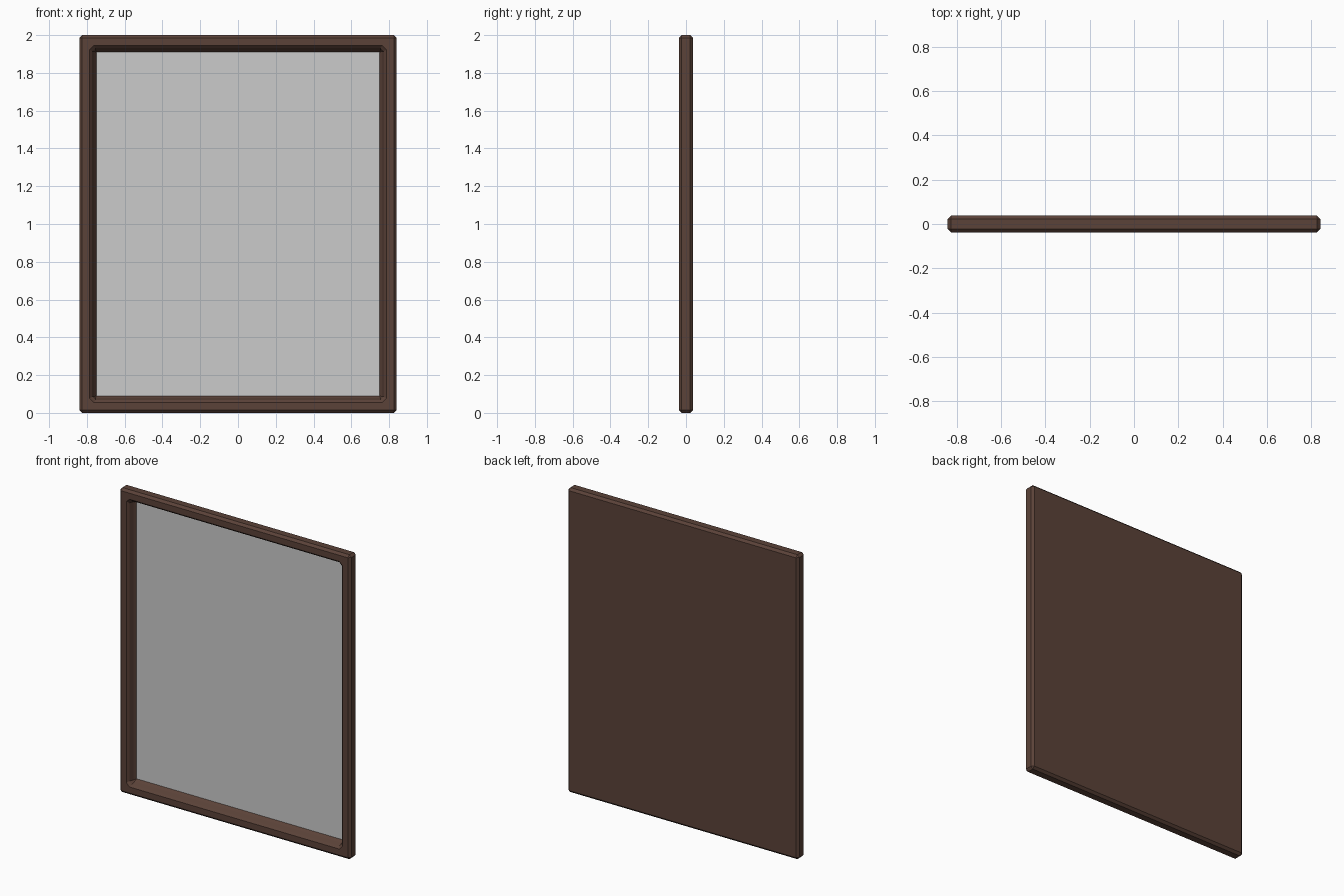
import bpy, bmesh

if "Cube" in bpy.data.objects:
    bpy.data.objects.remove(bpy.data.objects["Cube"])

W, H = 0.84, 1.0   # outer half sizes


def ring(bm, inset, y, c):
    """Rectangular loop in the xz plane with corners cut by c."""
    w, h = W - inset, H - inset
    pts = [(w, -h + c), (w, h - c), (w - c, h), (-w + c, h),
           (-w, h - c), (-w, -h + c), (-w + c, -h), (w - c, -h)]
    return [bm.verts.new((x, y, z + H)) for x, z in pts]


def finish(bm, name, color=None):
    bmesh.ops.remove_doubles(bm, verts=bm.verts, dist=1e-5)
    me = bpy.data.meshes.new(name)
    bm.to_mesh(me)
    bm.free()
    ob = bpy.data.objects.new(name, me)
    bpy.context.collection.objects.link(ob)
    if color:
        mat = bpy.data.materials.new(name + "_colour")
        mat.diffuse_color = color
        mat.use_nodes = True
        mat.node_tree.nodes["Principled BSDF"].inputs["Base Color"].default_value = mat.diffuse_color
        me.materials.append(mat)
    return ob


# wooden frame: bevelled slab whose front steps down to the glass
# each entry: inset from outer edge, depth, corner cut
profile = [
    (0.015, 0.0375, 0.0),
    (0.0, 0.0225, 0.015),
    (0.0, -0.0225, 0.015),
    (0.015, -0.0375, 0.0),
    (0.055, -0.0375, 0.022),
    (0.068, -0.024, 0.018),
    (0.078, 0.002, 0.008),
    (0.09, 0.02, 0.0),
]
bm = bmesh.new()
rings = [ring(bm, *p) for p in profile]
bm.faces.new(list(reversed(rings[0])))
for a, b in zip(rings, rings[1:]):
    for i in range(8):
        j = (i + 1) % 8
        bm.faces.new((a[i], a[j], b[j], b[i]))
finish(bm, "frame", (0.105, 0.055, 0.04, 1))

# mirror pane set at the bottom of the recess
bm = bmesh.new()
bm.faces.new(ring(bm, 0.09, 0.02, 0.0))
finish(bm, "mirror_pane")

for ob in bpy.data.objects:
    bm = bmesh.new()
    bm.from_mesh(ob.data)
    if ob.name == "frame":
        bmesh.ops.recalc_face_normals(bm, faces=bm.faces)
        # the open slab must face outwards at the back
        back = max(bm.faces, key=lambda f: f.calc_center_median().y)
        if back.normal.y < 0:
            bmesh.ops.reverse_faces(bm, faces=bm.faces)
    elif any(f.normal.y > 0 for f in bm.faces):
        bmesh.ops.reverse_faces(bm, faces=bm.faces)
    bm.to_mesh(ob.data)
    bm.free()
